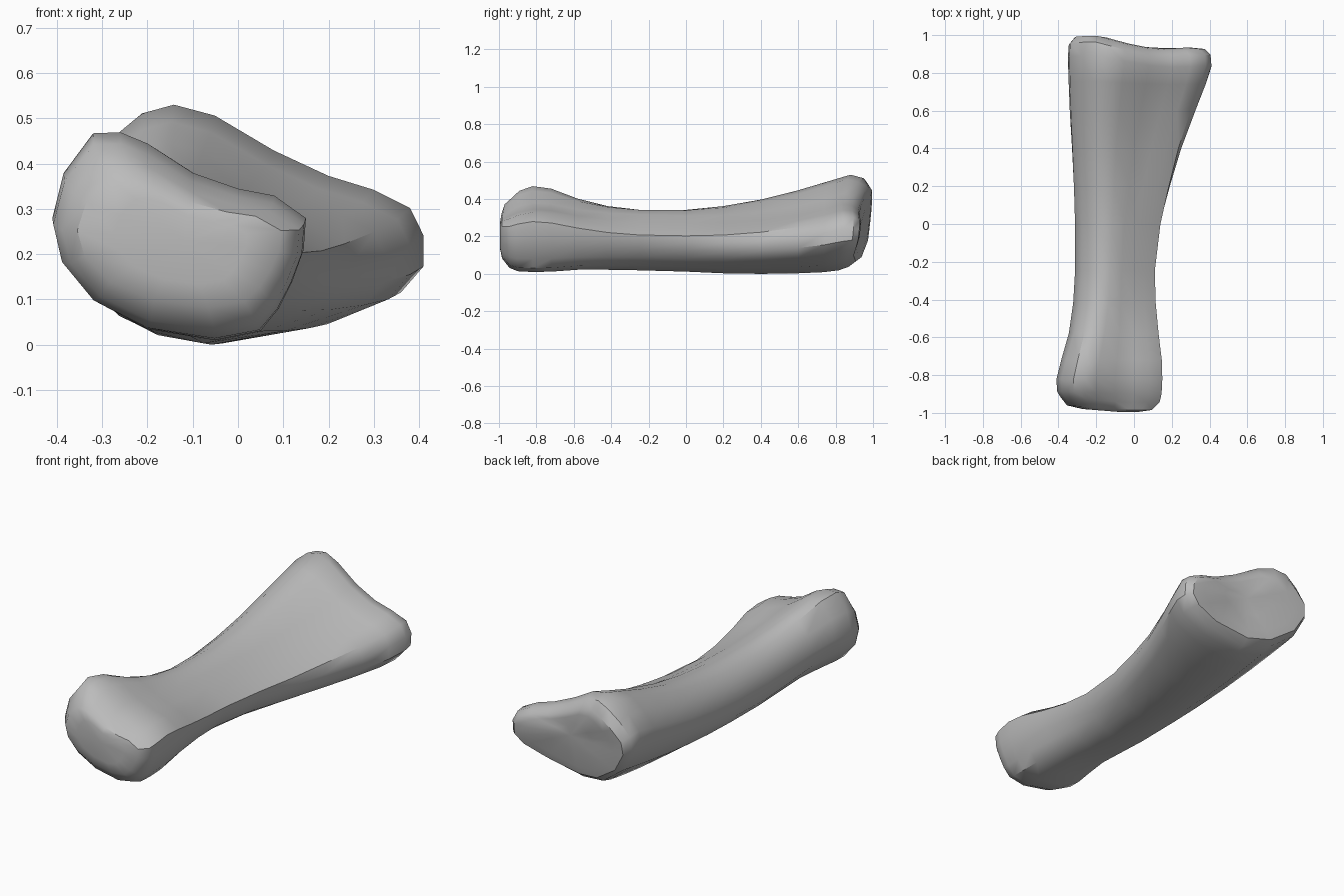
import bpy
import bmesh
from mathutils import Vector

cube = bpy.data.objects.get("Cube")
if cube:
    bpy.data.objects.remove(cube, do_unlink=True)

# Cross-sections (x, z), from the sharp side ridge over the top and round below
HEAD = [(.15, .28), (.08, .33), (0, .345), (-.1, .38), (-.2, .445), (-.26, .47),
        (-.32, .468), (-.385, .38), (-.41, .28), (-.39, .19), (-.32, .1), (-.2, .035),
        (-.05, .01), (.05, .03), (.09, .08), (.12, .14), (.145, .21)]
SHAFT = [(.12, .21), (.06, .25), (0, .285), (-.06, .32), (-.12, .345), (-.18, .345),
         (-.225, .32), (-.275, .28), (-.31, .2), (-.302, .11), (-.26, .065), (-.19, .035),
         (-.1, .02), (0, .045), (.06, .09), (.09, .135), (.112, .175)]
BASE = [(.38, .298), (.3, .34), (.2, .372), (.08, .43), (-.05, .51), (-.14, .535),
        (-.21, .515), (-.28, .455), (-.34, .38), (-.348, .29), (-.285, .155), (-.14, .035),
        (0, .005), (.22, .045), (.36, .105), (.41, .165), (.41, .235)]

# Stations along the bone: y, left x, right x, lowest z, highest z
STATIONS = [(-.985, -.355, .095, .085, .375), (-.945, -.388, .135, .035, .412),
            (-.9, -.408, .146, .017, .447), (-.82, -.41, .15, .013, .472),
            (-.72, -.385, .147, .015, .458), (-.58, -.345, .13, .025, .405),
            (-.42, -.322, .115, .025, .365), (-.25, -.312, .11, .022, .345),
            (0, -.312, .14, .015, .345), (.2, -.318, .19, .006, .365),
            (.4, -.328, .25, .003, .4), (.6, -.34, .325, .006, .45),
            (.74, -.346, .38, .012, .495), (.83, -.35, .41, .022, .533),
            (.885, -.345, .405, .04, .515), (.922, -.315, .375, .07, .465)]


def ease(t):
    t = min(max(t, 0), 1)
    return t * t * (3 - 2 * t)


def blend(a, b, t):
    return [Vector(p).lerp(Vector(q), t) for p, q in zip(a, b)]


def section(y):
    """Outline of the bone at one station, fading between the three shapes."""
    if y < -.2:
        return blend(HEAD, SHAFT, ease((y + .85) / .6))
    return blend(SHAFT, BASE, ease((y + .2) / 1.0))


def fit(values, low, high):
    a, b = min(values), max(values)
    return [low + (v - a) / (b - a) * (high - low) for v in values]


def end_slant(x, y, z):
    """Dip the middle of the base, push its high corner back, sweep the head's side."""
    dip = .45 * (max(x, -.2) - .14) ** 2
    base = ease((y - .68) / .22) * (dip - .04 * x + .1 * (z - .3))
    head = ease((-y - .85) / .1) * .08 * max(0, -x - .05)
    return y + base + head


def bridge(bm, first, second):
    n = len(first)
    for i in range(n):
        j = (i + 1) % n
        bm.faces.new((first[i], first[j], second[j], second[i]))


def add_cap(bm, ring, depths):
    """Close an end with shrinking rings and a centre point."""
    for shrink, depth in depths:
        centre = sum((v.co for v in ring), Vector()) / len(ring)
        inner = [bm.verts.new(centre.lerp(v.co, shrink) + Vector((0, depth, 0))) for v in ring]
        bridge(bm, ring, inner)
        ring = inner
    middle = bm.verts.new(sum((v.co for v in ring), Vector()) / len(ring))
    for a, b in zip(ring, ring[1:] + ring[:1]):
        bm.faces.new((a, b, middle))


# Loft the shaft and both ends
bm = bmesh.new()
rings = []
for y, left, right, low, high in STATIONS:
    outline = section(y)
    xs = fit([p.x for p in outline], left, right)
    zs = fit([p.y for p in outline], low, high)
    rings.append([bm.verts.new((x, end_slant(x, y, z), z)) for x, z in zip(xs, zs)])
for first, second in zip(rings, rings[1:]):
    bridge(bm, first, second)

# Gently domed head and slightly hollow base
add_cap(bm, rings[0], [(.65, -.014)])
add_cap(bm, rings[-1], [(.8, .003), (.5, -.01)])
bmesh.ops.recalc_face_normals(bm, faces=bm.faces)

# Stand it on the ground and centre its length
lowest = min(v.co.z for v in bm.verts)
middle = (min(v.co.y for v in bm.verts) + max(v.co.y for v in bm.verts)) / 2
bmesh.ops.translate(bm, verts=bm.verts, vec=(0, -middle, -lowest))

mesh = bpy.data.meshes.new("bone")
bm.to_mesh(mesh)
bm.free()
bone = bpy.data.objects.new("bone", mesh)
bpy.context.collection.objects.link(bone)

# Plain grey bone colour
grey = bpy.data.materials.new("bone grey")
grey.use_nodes = True
colour = (.5, .5, .5, 1)
grey.diffuse_color = colour
grey.node_tree.nodes["Principled BSDF"].inputs["Base Color"].default_value = colour
mesh.materials.append(grey)

# Smooth surface with the ridge and rims kept crisp
bpy.ops.object.select_all(action='DESELECT')
bone.select_set(True)
bpy.context.view_layer.objects.active = bone
bpy.ops.object.shade_smooth_by_angle(angle=.65)
